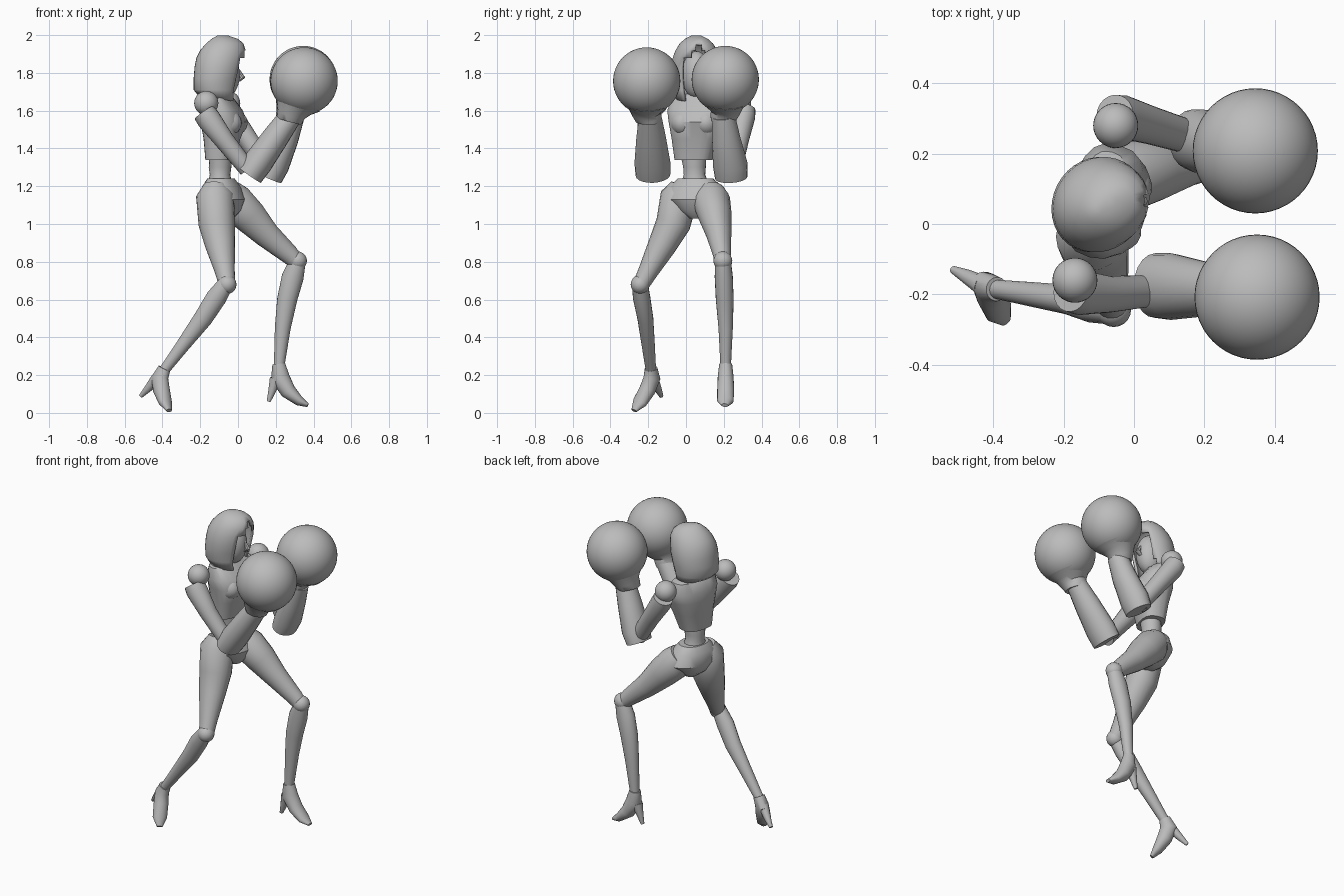
import bpy, bmesh, math
from mathutils import Vector, Matrix

if "Cube" in bpy.data.objects:
    bpy.data.objects.remove(bpy.data.objects["Cube"])

grey = bpy.data.materials.new("plain_grey")
grey.use_nodes = True
GREY = (0.5, 0.5, 0.5, 1)
grey.diffuse_color = GREY
grey.node_tree.nodes["Principled BSDF"].inputs["Base Color"].default_value = GREY


def finish(name, bm, angle=40):
    bmesh.ops.recalc_face_normals(bm, faces=bm.faces)
    mesh = bpy.data.meshes.new(name)
    bm.to_mesh(mesh)
    bm.free()
    obj = bpy.data.objects.new(name, mesh)
    mesh.materials.append(grey)
    bpy.context.collection.objects.link(obj)
    bpy.ops.object.select_all(action="DESELECT")
    obj.select_set(True)
    bpy.context.view_layer.objects.active = obj
    bpy.ops.object.shade_smooth_by_angle(angle=math.radians(angle))
    return obj


def rings_to_mesh(rings, cap=True):
    bm = bmesh.new()
    loops = [[bm.verts.new(p) for p in ring] for ring in rings]
    n = len(loops[0])
    for a, b in zip(loops, loops[1:]):
        for i in range(n):
            j = (i + 1) % n
            bm.faces.new((a[i], a[j], b[j], b[i]))
    if cap:
        bm.faces.new(loops[0])
        bm.faces.new(loops[-1])
    return bm


def loft(name, stations, yaw=0, sides=20, square=1.0, flat=False):
    """Stations are (x, y, z, side radius, depth radius); rings follow the path."""
    pts = [Vector(s[:3]) for s in stations]
    facing = Vector((math.cos(yaw), math.sin(yaw), 0))
    rings = []
    for k, s in enumerate(stations):
        d = pts[min(k + 1, len(pts) - 1)] - pts[max(k - 1, 0)]
        d = Vector((0, 0, -1)) if flat else d.normalized()
        u = d.cross(facing).normalized()
        v = u.cross(d)
        ring = []
        for i in range(sides):
            t = 2 * math.pi * i / sides
            c, w = math.cos(t), math.sin(t)
            c = math.copysign(abs(c) ** square, c)
            w = math.copysign(abs(w) ** square, w)
            ring.append(pts[k] + u * c * s[3] + v * w * s[-1])
        rings.append(ring)
    return finish(name, rings_to_mesh(rings))


def ball(name, centre, radii, yaw=0, seg=32):
    bm = bmesh.new()
    m = (Matrix.Translation(centre) @ Matrix.Rotation(yaw, 4, "Z")
         @ Matrix.Diagonal((*radii, 1)))
    bmesh.ops.create_uvsphere(bm, u_segments=seg, v_segments=seg // 2, radius=1, matrix=m)
    return finish(name, bm)


# Torso, turned a little towards its right side
TURN = math.radians(-15)
loft("chest", [(-.09, .055, 1.69, .05, .04), (-.1, .065, 1.665, .145, .065),
               (-.085, .065, 1.6, .165, .1), (-.075, .06, 1.54, .15, .115),
               (-.085, .05, 1.45, .125, .09), (-.095, .04, 1.34, .1, .072)],
     TURN, square=.75, flat=True)
for name, y in (("left_bust", .115), ("right_bust", -.01)):
    ball(name, (-.07 + .25 * y, y, 1.535), (.095, .07, .075), TURN, 20)
loft("waist", [(-.09, .04, 1.37, .07, .06), (-.095, .045, 1.3, .06, .06),
               (-.095, .045, 1.26, .057, .054), (-.095, .048, 1.2, .08, .068)],
     TURN, flat=True)
loft("pelvis", [(-.09, .05, 1.24, .095, .07), (-.088, .052, 1.2, .14, .095),
                (-.08, .055, 1.13, .165, .115), (-.075, .058, 1.07, .1, .09),
                (-.07, .06, 1.03, .04, .045)], TURN, flat=True, square=.9)

# Neck and face
loft("neck", [(-.09, .055, 1.78, .04), (-.09, .055, 1.66, .045)], flat=True)
ball("face", (-.075, .055, 1.79), (.085, .078, .125), .1)
loft("nose", [(.0, .063, 1.82, .008), (.024, .065, 1.775, .015),
              (.0, .063, 1.755, .012)], sides=8, flat=True)


# Hood with an open front: (height, back x, front x, half width)
def make_hood():
    rows = [(1.665, -.215, .0, .115), (1.71, -.235, .005, .128), (1.77, -.235, .02, .135),
            (1.83, -.23, .035, .135), (1.88, -.22, .043, .125), (1.92, -.2, .043, .11),
            (1.955, -.17, .03, .088), (1.98, -.14, .0, .06), (1.997, -.11, -.05, .025)]
    n = 36
    rings = []
    for z, back, front, half in rows:
        mid, rad = (back + front) / 2, (front - back) / 2
        ring = []
        for i in range(n):
            t = 2 * math.pi * i / n
            c, s = math.cos(t), math.sin(t)
            tilt = -.02 * c if z < 1.7 else 0
            ring.append((mid + rad * c, .055 + half * s + .012 * c, z + tilt))
        rings.append(ring)
    bm = rings_to_mesh(rings, cap=False)
    crown = [e for e in bm.edges if e.is_boundary and e.verts[0].co.z > 1.9]
    bmesh.ops.contextual_create(bm, geom=crown)
    opening = []
    for f in bm.faces:
        p = f.calc_center_median()
        half = .085 * min(1, max(0, (1.965 - p.z) / .12))
        if p.x > -.06 and abs(p.y - .065) < half:
            opening.append(f)
    bmesh.ops.delete(bm, geom=opening, context="FACES")
    obj = finish("hood", bm)
    shell = obj.modifiers.new("shell", "SOLIDIFY")
    shell.thickness = .016
    shell.offset = -1


make_hood()

# Arms
ball("right_shoulder", (-.168, -.16, 1.64), (.064,) * 3)
ball("left_shoulder", (-.052, .28, 1.64), (.064,) * 3)
loft("right_upper_arm", [(-.18, -.19, 1.59, .06), (-.155, -.195, 1.555, .064),
                         (-.07, -.2, 1.44, .052), (.05, -.19, 1.29, .045)])
loft("left_upper_arm", [(-.055, .31, 1.61, .058), (-.035, .305, 1.57, .062),
                        (.05, .28, 1.45, .054), (.165, .245, 1.28, .048)])
loft("right_forearm", [(.278, -.19, 1.57, .06), (.2, -.185, 1.46, .078, .07),
                       (.105, -.178, 1.325, .095, .078), (.06, -.175, 1.26, .092, .074)])
loft("left_forearm", [(.292, .2, 1.57, .06), (.25, .212, 1.45, .076, .07),
                      (.193, .235, 1.31, .092, .078), (.165, .24, 1.245, .086, .07)])

# Round gloves with flared cuffs
for side, x, y, z in (("right", .35, -.208, 1.757), ("left", .345, .208, 1.765)):
    ball(side + "_glove", (x, y, z), (.178,) * 3, seg=48)
    loft(side + "_glove_cuff", [(x - .035, y, z - .1, .135), (x - .055, y, z - .14, .098),
                                (x - .068, y, z - .175, .076), (x - .076, y * .95, z - .2, .07),
                                (x - .08, y * .95, z - .215, .066)], sides=28)

# Legs
loft("right_thigh", [(-.12, -.02, 1.21, .06), (-.122, -.035, 1.15, .1),
                     (-.112, -.068, 1.0, .092, .097), (-.095, -.125, .89, .076, .08),
                     (-.07, -.2, .75, .053), (-.058, -.238, .68, .044)])
loft("left_thigh", [(-.06, .125, 1.17, .08), (-.02, .135, 1.12, .1),
                    (.06, .155, 1.04, .088, .092), (.155, .175, .94, .066, .07),
                    (.27, .19, .84, .048, .052), (.32, .195, .79, .04)])
ball("right_knee", (-.058, -.243, .68), (.05,) * 3, seg=20)
ball("left_knee", (.315, .195, .805), (.05,) * 3, seg=20)
loft("right_calf", [(-.06, -.245, .69, .042), (-.115, -.235, .61, .046, .054),
                    (-.185, -.215, .5, .042, .05), (-.29, -.2, .36, .035, .037),
                    (-.395, -.185, .22, .027)])
loft("left_calf", [(.318, .195, .81, .042), (.29, .2, .72, .048, .058),
                   (.26, .205, .6, .047, .053), (.237, .21, .45, .038, .042),
                   (.218, .21, .25, .028)])

# Heeled shoes
loft("right_shoe", [(-.39, -.185, .235, .034), (-.415, -.18, .185, .04, .05),
                    (-.405, -.205, .12, .043, .045), (-.385, -.245, .055, .043, .03),
                    (-.365, -.275, .012, .018, .012)], math.radians(-43))
loft("left_shoe", [(.216, .21, .26, .034), (.222, .21, .19, .042, .05),
                   (.265, .21, .115, .045, .042), (.325, .208, .062, .043, .026),
                   (.37, .205, .04, .018, .01)])
loft("right_heel", [(-.43, -.175, .185, .03), (-.475, -.15, .13, .021),
                    (-.515, -.13, .088, .011)], math.radians(-43), sides=10)
loft("left_heel", [(.2, .21, .18, .034), (.18, .21, .115, .021),
                   (.162, .21, .06, .011)], sides=10)
